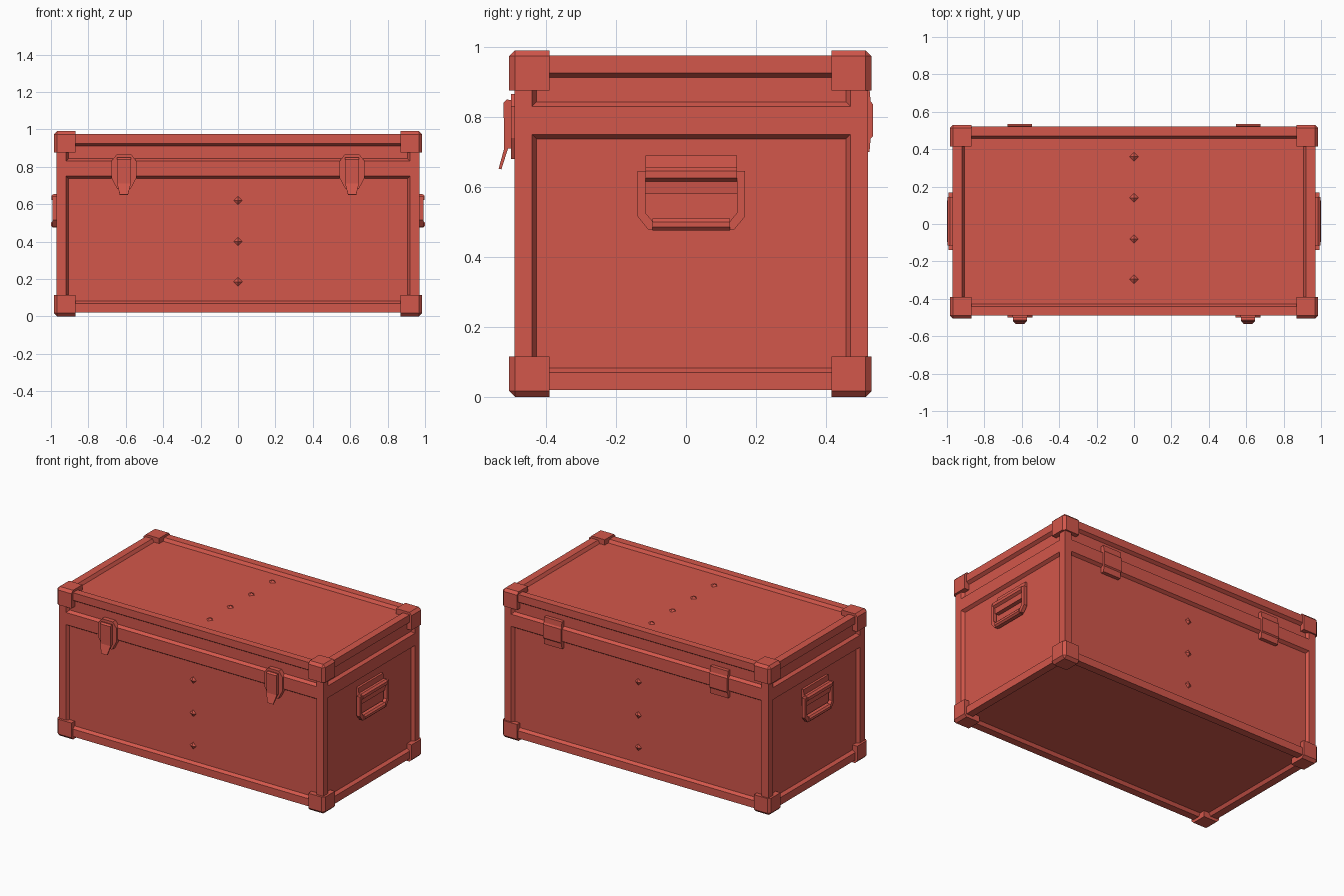
import bpy, bmesh, math
from mathutils import Matrix, Vector

if "Cube" in bpy.data.objects:
    bpy.data.objects.remove(bpy.data.objects["Cube"])

red = bpy.data.materials.new("red_paint")
red.diffuse_color = (0.65, 0.095, 0.07, 1)
red.use_nodes = True
red.node_tree.nodes["Principled BSDF"].inputs["Base Color"].default_value = red.diffuse_color


def finish(name, bm):
    bmesh.ops.recalc_face_normals(bm, faces=bm.faces)
    me = bpy.data.meshes.new(name)
    bm.to_mesh(me)
    bm.free()
    me.materials.append(red)
    ob = bpy.data.objects.new(name, me)
    bpy.context.collection.objects.link(ob)
    return ob


def box_bm(lo, hi):
    bm = bmesh.new()
    bmesh.ops.create_cube(bm, size=1)
    for v in bm.verts:
        v.co = [h if c > 0 else l for c, l, h in zip(v.co, lo, hi)]
    bm.normal_update()
    return bm


def prism_bm(pts, axis, a, b):
    """Extrude a 2D outline along x (pts are y,z) or y (pts are x,z)."""
    bm = bmesh.new()
    vs = [bm.verts.new((a, p, q) if axis == "x" else (p, a, q)) for p, q in pts]
    f = bm.faces.new(vs)
    new = bmesh.ops.extrude_face_region(bm, geom=[f])["geom"]
    d = Vector((b - a, 0, 0)) if axis == "x" else Vector((0, b - a, 0))
    bmesh.ops.translate(bm, vec=d, verts=[g for g in new if isinstance(g, bmesh.types.BMVert)])
    return bm


def mirrored(pts, c=0):
    """Close a half outline by mirroring it about p = c."""
    return [(c + p, q) for p, q in pts] + [(c - p, q) for p, q in reversed(pts)]


X, Y0, Y1, SEAM = 0.97, -0.49, 0.52, 0.79


# Case and lid: boxes with a recessed panel on each visible side
def panelled(name, z0, z1, open_z, open_dir):
    bm = box_bm((-X, Y0, z0), (X, Y1, z1))
    gone = [f for f in bm.faces if f.normal.z * open_dir > 0.9]
    panels = [f for f in bm.faces if f not in gone]
    bmesh.ops.inset_individual(bm, faces=panels, thickness=0.05, use_even_offset=True)
    bmesh.ops.inset_individual(bm, faces=panels, thickness=0.013, depth=-0.02, use_even_offset=True)
    bmesh.ops.delete(bm, geom=gone, context="FACES_ONLY")
    for v in bm.verts:
        if abs(v.co.z - open_z) < 1e-4:
            v.co.z = SEAM
    finish(name, bm)


panelled("case_body", 0.02, 0.80, 0.80, 1)
panelled("case_lid", 0.78, 0.975, 0.78, -1)

# Corner guards with the three outer edges chamfered
for sx in (-1, 1):
    for y0, y1, oy in ((-0.505, -0.39, -0.505), (0.415, 0.53, 0.53)):
        for z0, z1, oz in ((0, 0.115, 0), (0.875, 0.99, 0.99)):
            ox = 0.985 * sx
            x0, x1 = sorted((0.87 * sx, ox))
            bm = box_bm((x0, y0, z0), (x1, y1, z1))
            tip = min(bm.verts, key=lambda v: (v.co - Vector((ox, oy, oz))).length)
            bmesh.ops.bevel(bm, geom=list(tip.link_edges), offset=0.017,
                            segments=1, affect="EDGES")
            finish("corner_guard", bm)

# Latches at the front, hinges at the back
for cx in (-0.61, 0.61):
    plate = mirrored([(0.04, 0.865), (0.067, 0.83), (0.067, 0.74), (0.035, 0.68)], cx)
    finish("latch_plate", prism_bm(plate, "y", -0.465, -0.50))
    lever = [(-0.49, 0.845), (-0.512, 0.85), (-0.521, 0.84), (-0.519, 0.71),
             (-0.535, 0.652), (-0.527, 0.65), (-0.508, 0.71), (-0.49, 0.71)]
    bm = prism_bm(lever, "x", -0.037, 0.037)
    for v in bm.verts:
        if v.co.z < 0.7:
            v.co.x *= 0.6
        v.co.x += cx
    finish("latch_lever", bm)
    leaf = [(0.495, 0.88), (0.524, 0.88), (0.527, 0.845), (0.534, 0.835),
            (0.534, 0.745), (0.527, 0.738), (0.524, 0.70), (0.495, 0.70)]
    finish("hinge", prism_bm(leaf, "x", cx - 0.065, cx + 0.065))

# Side handles: bracket, bail and grip
CY = 0.015
bracket = [(0.94, 0.69), (0.965, 0.69), (0.968, 0.655), (0.985, 0.655), (0.998, 0.645),
           (0.998, 0.625), (0.982, 0.615), (0.978, 0.58), (0.94, 0.58)]
half = [(0.11, 0.63), (0.11, 0.645), (0.153, 0.645), (0.153, 0.515), (0.122, 0.477)]
inner = [(0.108, 0.499), (0.13, 0.525), (0.13, 0.63)]
bail = [(CY + p, q) for p, q in half]
bail += [(CY - p, q) for p, q in reversed(half)]
bail += [(CY - p, q) for p, q in reversed(inner)]
bail += [(CY + p, q) for p, q in inner]
for s in (-1, 1):
    bm = bmesh.new()
    ends = [[bm.verts.new((s * x, y, z)) for x, z in bracket] for y in (CY - 0.13, CY + 0.13)]
    n = len(bracket)
    for ring in ends:
        bm.faces.new(ring)
    for i in range(n):
        j = (i + 1) % n
        bm.faces.new((ends[0][i], ends[0][j], ends[1][j], ends[1][i]))
    finish("handle_bracket", bm)
    finish("handle_bail", prism_bm(bail, "x", s * 0.968, s * 0.992))
    x0, x1 = sorted((s * 0.965, s * 1.0))
    bm = box_bm((x0, CY - 0.11, 0.475), (x1, CY + 0.11, 0.51))
    outer = [e for e in bm.edges if all(abs(v.co.x) > 0.99 for v in e.verts)
             and abs(e.verts[0].co.z - e.verts[1].co.z) < 1e-4]
    bmesh.ops.bevel(bm, geom=outer, offset=0.01, segments=1, affect="EDGES")
    finish("handle_grip", bm)


# Small pyramid studs on the front, back and top panels
def stud(loc, rot):
    bm = bmesh.new()
    bmesh.ops.create_cone(bm, cap_ends=True, segments=4, radius1=0.025, radius2=0, depth=0.014,
                          matrix=Matrix.Translation(loc) @ Matrix.Rotation(rot, 4, "X"))
    finish("stud", bm)


for z in (0.185, 0.40, 0.62):
    stud((0, Y0 + 0.014, z), math.pi / 2)
    stud((0, Y1 - 0.014, z), -math.pi / 2)
for y in (-0.295, -0.08, 0.14, 0.36):
    stud((0, y, 0.961), 0)
